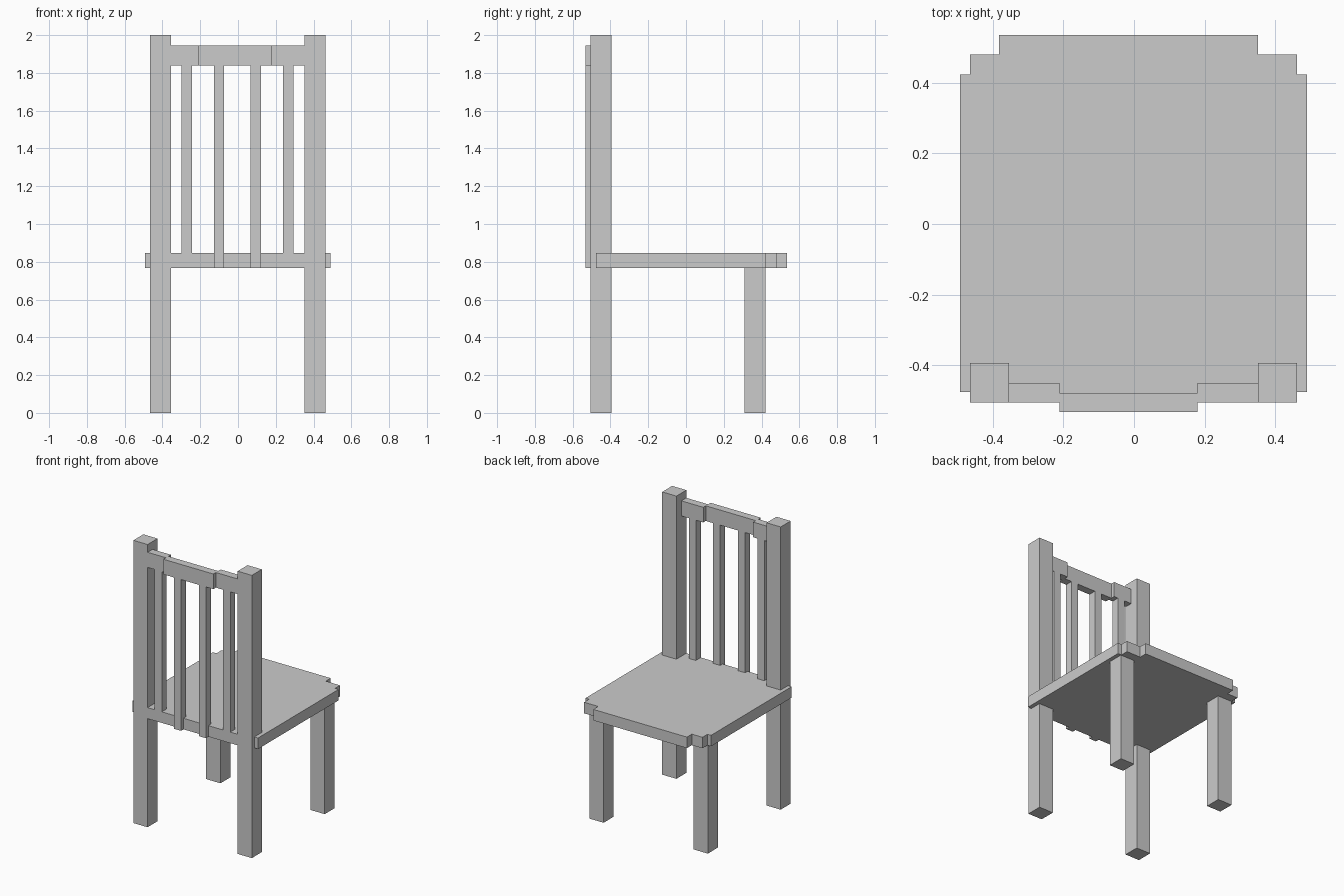
import bpy, bmesh

if "Cube" in bpy.data.objects:
    bpy.data.objects.remove(bpy.data.objects["Cube"])


def box(name, x, y, z):
    prism(name, [(x[0], y[0]), (x[1], y[0]), (x[1], y[1]), (x[0], y[1])], z)


def prism(name, outline, z):
    """Extrude a flat outline (x, y) between two heights."""
    bm = bmesh.new()
    face = bm.faces.new([bm.verts.new((x, y, z[0])) for x, y in outline])
    ext = bmesh.ops.extrude_face_region(bm, geom=[face])
    top = [v for v in ext["geom"] if isinstance(v, bmesh.types.BMVert)]
    bmesh.ops.translate(bm, verts=top, vec=(0, 0, z[1] - z[0]))
    bmesh.ops.recalc_face_normals(bm, faces=bm.faces)
    mesh = bpy.data.meshes.new(name)
    bm.to_mesh(mesh)
    bm.free()
    bpy.context.collection.objects.link(bpy.data.objects.new(name, mesh))


SEAT_BOTTOM, SEAT_TOP = 0.768, 0.846
RAIL_BOTTOM, RAIL_TOP = 1.838, 1.945
OUTER_Y = (-0.505, -0.45)    # outer part of the backrest
INNER_Y = (-0.533, -0.478)   # middle part, bowed one step outward

# Tall posts and short legs
for side, x in (("left", (-0.465, -0.354)), ("right", (0.351, 0.462))):
    box(f"post_{side}", x, (-0.505, -0.394), (0, 2))
    box(f"leg_{side}", x, (0.309, 0.42), (0, SEAT_BOTTOM))

# Seat board with stepped corners, notched around the posts
prism("seat", [
    (-0.354, -0.505), (0.351, -0.505), (0.351, -0.394), (0.462, -0.394),
    (0.462, -0.476), (0.49, -0.476), (0.49, 0.424), (0.462, 0.424),
    (0.462, 0.48), (0.351, 0.48), (0.351, 0.535), (-0.382, 0.535),
    (-0.382, 0.48), (-0.465, 0.48), (-0.465, 0.424), (-0.493, 0.424),
    (-0.493, -0.476), (-0.465, -0.476), (-0.465, -0.394), (-0.354, -0.394),
], (SEAT_BOTTOM, SEAT_TOP))

# Top rail, stepped in plan
prism("top_rail", [
    (-0.354, OUTER_Y[0]), (-0.211, OUTER_Y[0]), (-0.211, INNER_Y[0]),
    (0.18, INNER_Y[0]), (0.18, OUTER_Y[0]), (0.351, OUTER_Y[0]),
    (0.351, OUTER_Y[1]), (0.18, OUTER_Y[1]), (0.18, INNER_Y[1]),
    (-0.211, INNER_Y[1]), (-0.211, OUTER_Y[1]), (-0.354, OUTER_Y[1]),
], (RAIL_BOTTOM, RAIL_TOP))

# Slats: outer pair stands on the seat, inner pair overlaps its edge
for i, x in enumerate((-0.298, 0.238)):
    box(f"outer_slat_{i + 1}", (x, x + 0.055), OUTER_Y, (SEAT_TOP, RAIL_BOTTOM))
for i, x in enumerate((-0.128, 0.067)):
    box(f"inner_slat_{i + 1}", (x, x + 0.055), INNER_Y, (SEAT_BOTTOM, RAIL_BOTTOM))
